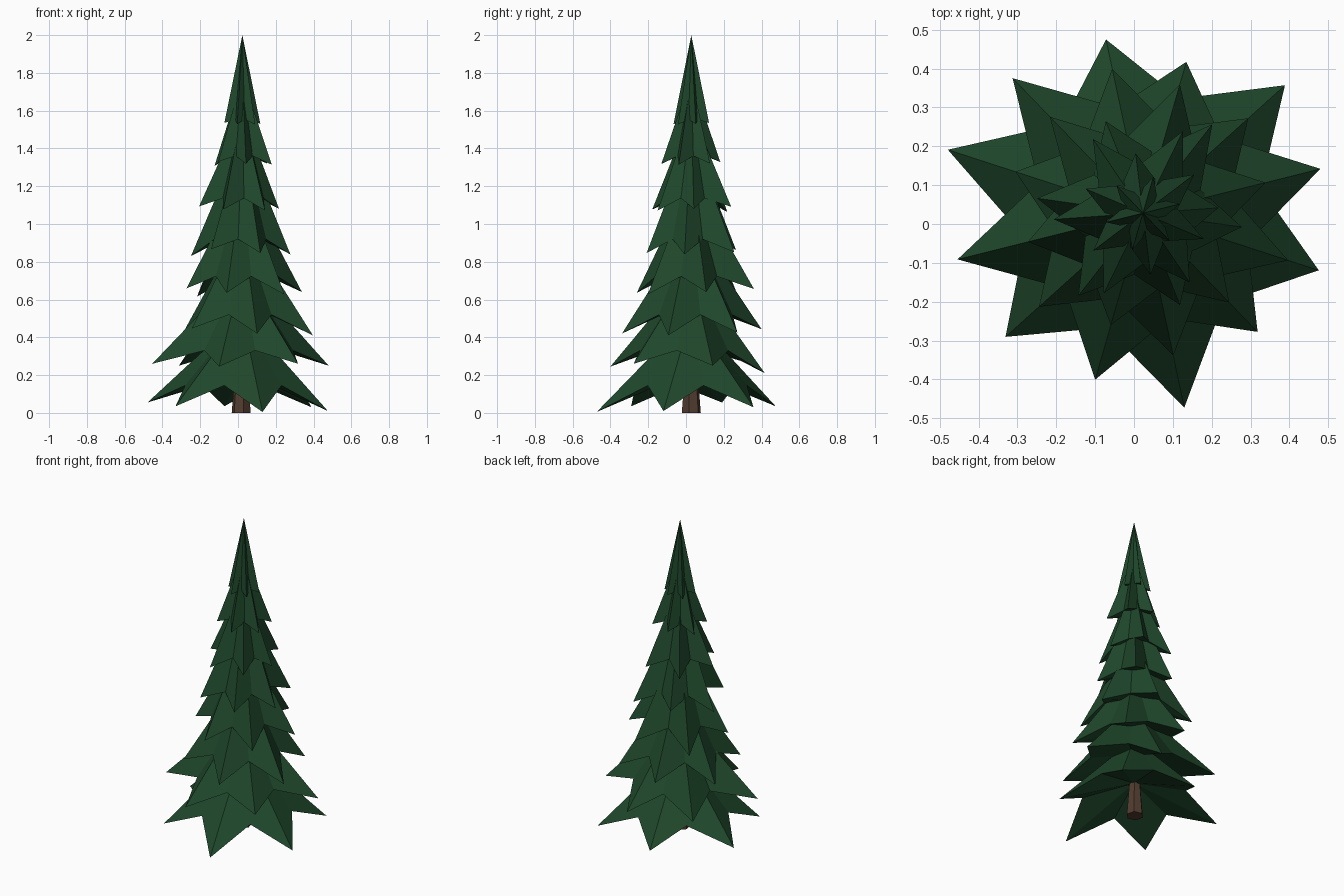
import bpy, bmesh, math
from mathutils import Matrix, Vector

cube = bpy.data.objects.get("Cube")
if cube:
    bpy.data.objects.remove(cube)

AXIS = Vector((0.023, 0.028, 0))


def make_material(name, colour):
    mat = bpy.data.materials.new(name)
    mat.use_nodes = True
    mat.diffuse_color = (*colour, 1)
    bsdf = mat.node_tree.nodes["Principled BSDF"]
    bsdf.inputs["Base Color"].default_value = (*colour, 1)
    bsdf.inputs["Roughness"].default_value = 0.9
    return mat


needle_green = make_material("needle green", (0.0137, 0.064, 0.0245))
bark_brown = make_material("bark brown", (0.085, 0.045, 0.028))


def finish(bm, name, mat):
    bmesh.ops.recalc_face_normals(bm, faces=bm.faces)
    mesh = bpy.data.meshes.new(name)
    bm.to_mesh(mesh)
    bm.free()
    mesh.materials.append(mat)
    obj = bpy.data.objects.new(name, mesh)
    bpy.context.collection.objects.link(obj)


def polar(radius, degrees, z):
    a = math.radians(degrees)
    return AXIS + Vector((radius * math.cos(a), radius * math.sin(a), z))


def add_tier(name, turn, radii, tip_heights, valley, valley_z, under_z, apex_z):
    """Six-pointed star skirt: ridges run to the tips, creases to the valleys."""
    bm = bmesh.new()
    rim = []
    for i in range(6):
        rim.append(bm.verts.new(polar(radii[i], turn + 60 * i, tip_heights[i])))
        rim.append(bm.verts.new(polar(valley, turn + 60 * i + 30, valley_z)))
    apex = bm.verts.new(AXIS + Vector((0, 0, apex_z)))
    under = bm.verts.new(AXIS + Vector((0, 0, under_z)))
    for i, v in enumerate(rim):
        w = rim[(i + 1) % len(rim)]
        bm.faces.new((v, w, apex))
        bm.faces.new((w, v, under))
    finish(bm, name, needle_green)


# Two widest tiers have uneven branch lengths and droop
add_tier("branch_tier_1", 42, (0.492, 0.457, 0.528, 0.476, 0.512, 0.476),
         (0.03, 0.035, 0.055, 0.035, 0.005, 0.01), 0.31, 0.145, 0.22, 0.52)
add_tier("branch_tier_2", 14, (0.471, 0.405, 0.483, 0.492, 0.446, 0.425),
         (0.25, 0.21, 0.25, 0.26, 0.245, 0.26), 0.28, 0.33, 0.41, 0.76)

# Upper tiers: turn, tip radii, valley radius, tip height, apex height
upper = [
    (42, (0.365, 0.38, 0.345, 0.36, 0.375, 0.393), 0.23, 0.425, 1.0),
    (14, (0.325, 0.345, 0.345, 0.305, 0.3, 0.32), 0.195, 0.64, 1.24),
    (52, (0.29, 0.255, 0.275, 0.27, 0.255, 0.257), 0.16, 0.85, 1.47),
    (4, (0.195, 0.235, 0.23, 0.23, 0.23, 0.215), 0.125, 1.08, 1.6),
    (37, (0.165, 0.155, 0.16, 0.16, 0.16, 0.17), 0.09, 1.32, 1.78),
    (14, (0.098,) * 6, 0.052, 1.53, 2.0),
]
for n, (turn, radii, valley, tip_z, apex_z) in enumerate(upper, 3):
    size = max(radii)
    heights = [tip_z + 0.07 * size * math.sin(2.4 * i) for i in range(6)]
    add_tier(f"branch_tier_{n}", turn, radii, heights, valley,
             tip_z + size * 0.24, tip_z + size * 0.42, apex_z)

# Tapered six-sided trunk
bm = bmesh.new()
bmesh.ops.create_cone(bm, cap_ends=True, segments=6, radius1=0.052,
                      radius2=0.03, depth=0.28,
                      matrix=Matrix.Rotation(math.radians(15), 4, "Z"))
bmesh.ops.translate(bm, verts=bm.verts, vec=AXIS + Vector((-0.006, 0, 0.14)))
finish(bm, "trunk", bark_brown)
